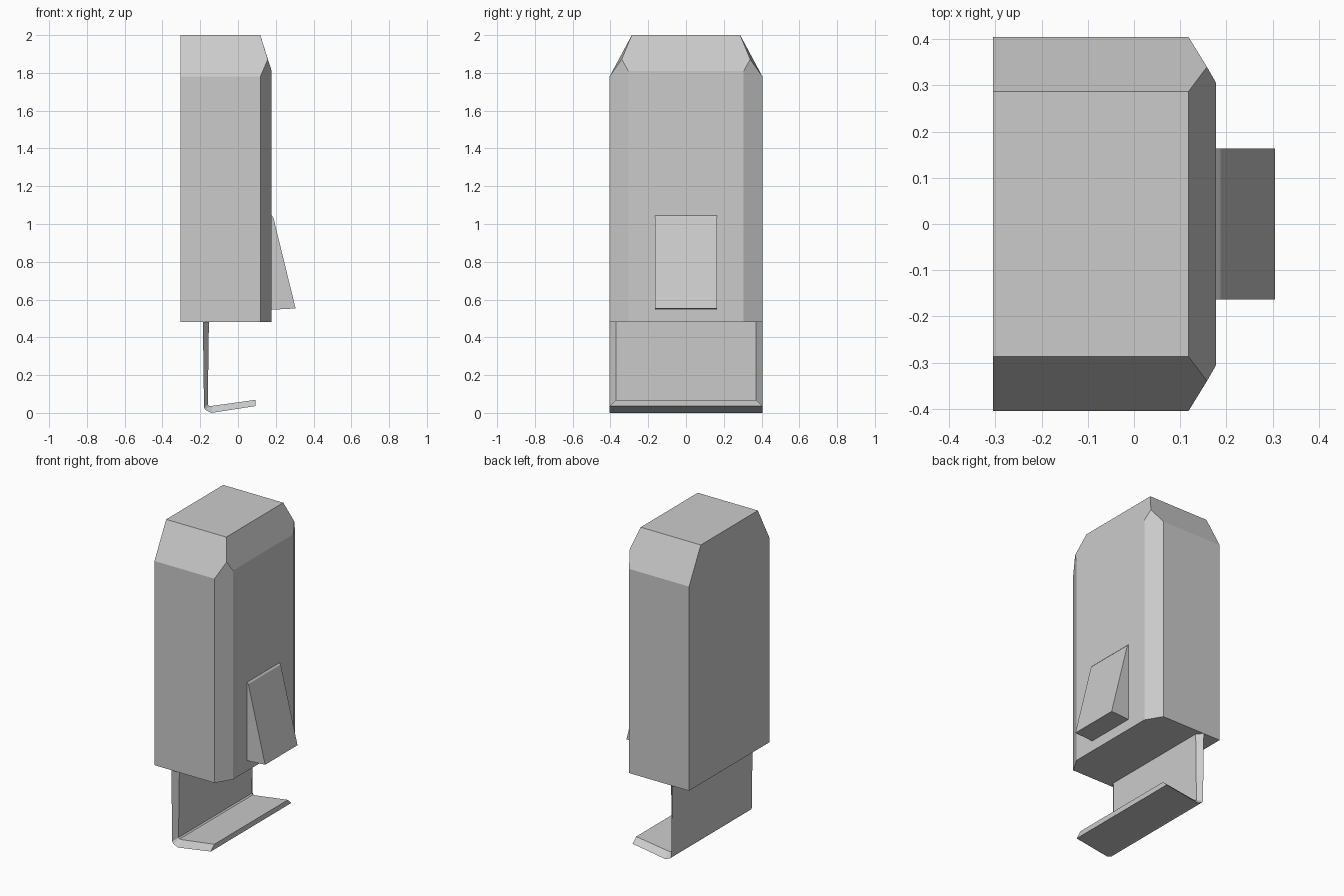
import bpy, bmesh

if "Cube" in bpy.data.objects:
    bpy.data.objects.remove(bpy.data.objects["Cube"])


def make_object(name, verts, faces):
    mesh = bpy.data.meshes.new(name)
    mesh.from_pydata(verts, [], faces)
    bm = bmesh.new()
    bm.from_mesh(mesh)
    bmesh.ops.recalc_face_normals(bm, faces=bm.faces)
    bm.to_mesh(mesh)
    bm.free()
    obj = bpy.data.objects.new(name, mesh)
    bpy.context.collection.objects.link(obj)
    return obj


def mirrored_loft(name, half):
    """Extrude a closed loop of (x, y, z) points across to its mirror at -y."""
    n = len(half)
    verts = half + [(x, -y, z) for x, y, z in half]
    faces = [list(range(n)), list(range(n, 2 * n))]
    faces += [[i, (i + 1) % n, n + (i + 1) % n, n + i] for i in range(n)]
    return make_object(name, verts, faces)


# Main housing: flat back, chamfered front uprights, sloped shoulders
side = [
    (-0.305, 0.405, 0.48), (0.118, 0.405, 0.48), (0.178, 0.305, 0.48),
    (0.178, 0.305, 1.81), (0.158, 0.340, 1.872), (0.118, 0.287, 2.0),
    (-0.305, 0.287, 2.0), (-0.305, 0.405, 1.78), (0.118, 0.405, 1.78),
]
verts = side + [(x, -y, z) for x, y, z in side]
half_faces = [[0, 1, 8, 7], [1, 2, 3, 4, 8], [7, 8, 4, 5, 6]]
faces = half_faces + [[i + 9 for i in f] for f in half_faces]
faces += [
    [2, 3, 12, 11],                    # front
    [3, 4, 5, 14, 13, 12],             # front shoulder
    [5, 6, 15, 14],                    # top
    [0, 7, 6, 15, 16, 9],              # back
    [0, 1, 2, 11, 10, 9],              # bottom
]
make_object("housing", verts, faces)

# Wedge-shaped push lever on the front
lever = [(0.176, 0.546), (0.305, 0.553), (0.187, 1.035), (0.176, 1.047)]
mirrored_loft("push_lever", [(x, 0.163, z) for x, z in lever])

# Bent drip tray: outer skin full width, inner skin inset for bevelled ends
skin_pairs = [
    ((-0.186, 0.485), (-0.154, 0.485)),
    ((-0.180, 0.028), (-0.160, 0.045)),
    ((-0.172, 0.015), (-0.152, 0.037)),
    ((-0.140, 0.000), (-0.138, 0.037)),
    ((0.092, 0.036), (0.092, 0.069)),
]
n = len(skin_pairs)
verts, faces = [], []
for (ox, oz), (ix, iz) in skin_pairs:
    verts += [(ox, -0.405, oz), (ox, 0.405, oz), (ix, 0.37, iz), (ix, -0.37, iz)]
for k in range(n - 1):
    a, b = 4 * k, 4 * k + 4
    faces += [[a + j, a + (j + 1) % 4, b + (j + 1) % 4, b + j] for j in range(4)]
faces += [[0, 1, 2, 3], [4 * n - 4 + j for j in range(4)]]
make_object("drip_tray", verts, faces)
